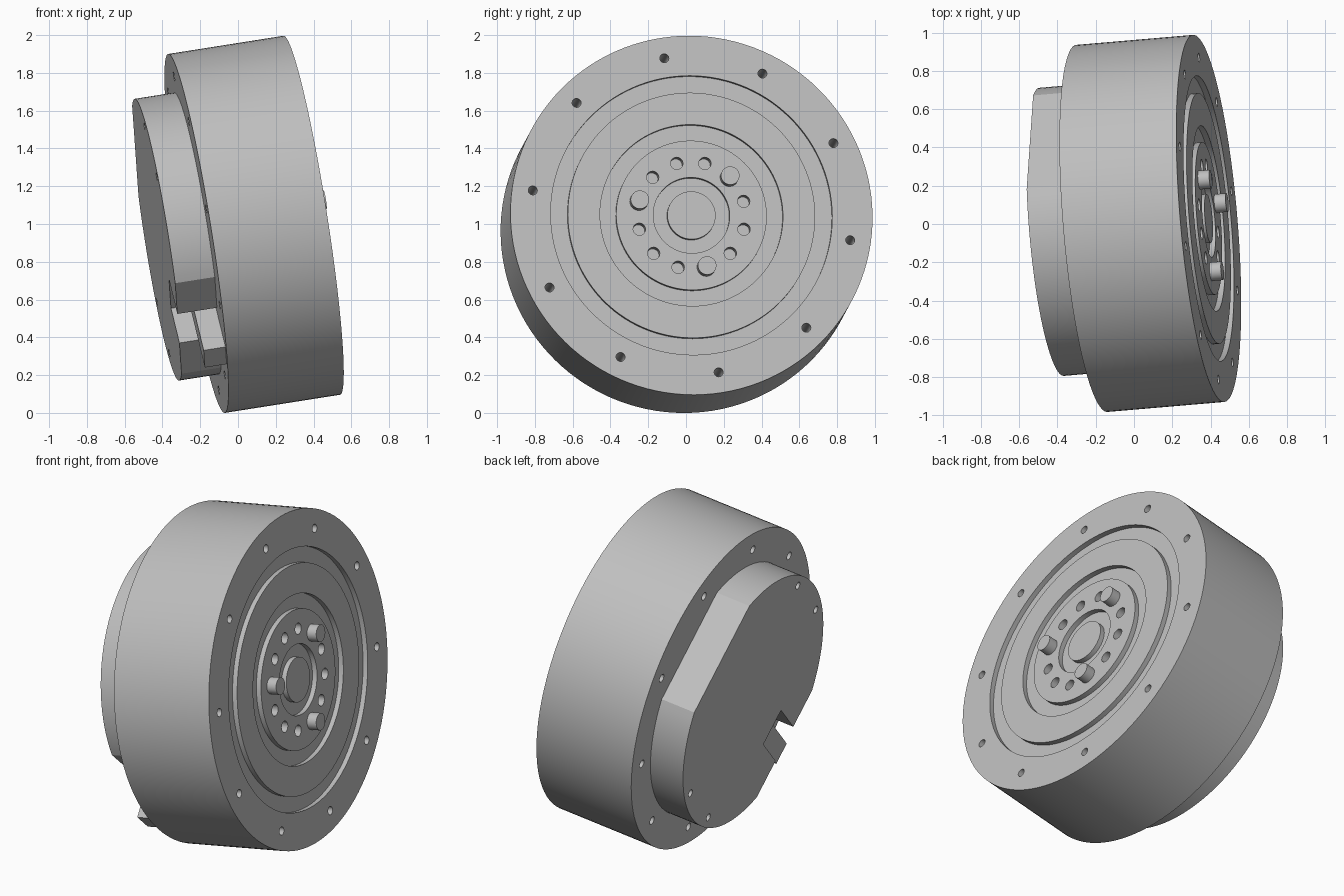
import bpy, bmesh
from math import sin, cos, radians, pi
from mathutils import Matrix, Vector

cube = bpy.data.objects.get("Cube")
if cube:
    bpy.data.objects.remove(cube, do_unlink=True)

# Tilted frame: local z is the wheel axis, origin on the rear face
axis = Vector((0.984, 0.084, 0.155)).normalized()
side = Vector((0, 0, 1)).cross(axis).normalized()
FRAME = Matrix((side, axis.cross(side), axis)).transposed().to_4x4()
FRAME.translation = (-0.22, -0.023, 0.95)

THICK, PLATE, GROOVE = 0.62, 0.213, 0.03

steel = bpy.data.materials.new("grey_metal")
steel.use_nodes = True
steel.diffuse_color = (0.52, 0.52, 0.52, 1)
steel.node_tree.nodes["Principled BSDF"].inputs["Base Color"].default_value = steel.diffuse_color


def finish(bm, name):
    bmesh.ops.recalc_face_normals(bm, faces=bm.faces)
    mesh = bpy.data.meshes.new(name)
    bm.to_mesh(mesh)
    bm.free()
    mesh.materials.append(steel)
    obj = bpy.data.objects.new(name, mesh)
    bpy.context.collection.objects.link(obj)
    obj.matrix_world = FRAME
    return obj


def activate(obj):
    bpy.ops.object.select_all(action="DESELECT")
    obj.select_set(True)
    bpy.context.view_layer.objects.active = obj


def smooth(obj):
    activate(obj)
    bpy.ops.object.shade_smooth_by_angle(angle=radians(25))


def polar(radius, degrees):
    return radius * cos(radians(degrees)), radius * sin(radians(degrees))


def rods(name, angles, ring, radius, z0, z1, segments=20):
    """Small cylinders spread on a ring, parallel to the axis."""
    bm = bmesh.new()
    for a in angles:
        x, y = polar(ring, a)
        bmesh.ops.create_cone(bm, cap_ends=True, segments=segments, radius1=radius,
                              radius2=radius, depth=z1 - z0,
                              matrix=Matrix.Translation((x, y, (z0 + z1) / 2)))
    return finish(bm, name)


def drill(obj, cutter):
    mod = obj.modifiers.new("holes", "BOOLEAN")
    mod.operation, mod.solver, mod.object = "DIFFERENCE", "EXACT", cutter
    activate(obj)
    bpy.ops.object.modifier_apply(modifier=mod.name)
    bpy.data.objects.remove(cutter, do_unlink=True)


def prism(name, outline, z0, z1):
    bm = bmesh.new()
    face = bm.faces.new([bm.verts.new((x, y, z0)) for x, y in outline])
    top = bmesh.ops.extrude_face_region(bm, geom=[face])["geom"]
    bmesh.ops.translate(bm, vec=(0, 0, z1 - z0),
                        verts=[v for v in top if isinstance(v, bmesh.types.BMVert)])
    return finish(bm, name)


# Wheel body: turned profile with three shallow ring grooves on its face
profile = [(0, 0), (0.962, 0), (0.962, THICK)]
for outer, inner in ((0.748, 0.657), (0.486, 0.40), (0.203, 0.128)):
    profile += [(outer, THICK), (outer, THICK - GROOVE),
                (inner, THICK - GROOVE), (inner, THICK)]
profile.append((0, THICK))
bm = bmesh.new()
verts = [bm.verts.new((r, 0, z)) for r, z in profile]
edges = [bm.edges.new(pair) for pair in zip(verts, verts[1:])]
bmesh.ops.spin(bm, geom=verts + edges, cent=(0, 0, 0), axis=(0, 0, 1),
               angle=2 * pi, steps=120, use_merge=True)
bmesh.ops.remove_doubles(bm, verts=bm.verts, dist=1e-4)
body = finish(bm, "wheel_body")

# Through holes near the rim, blind holes and pins on the inner ring
drill(body, rods("rim_holes", [27 + 36 * i for i in range(10)],
                 0.852, 0.024, -0.1, THICK + 0.1))
pin_angles = (45, 165, 285)
drill(body, rods("inner_holes", [a for a in range(15, 375, 30) if a not in pin_angles],
                 0.288, 0.033, THICK - 0.06, THICK + 0.1))
smooth(body)
smooth(rods("drive_pins", pin_angles, 0.288, 0.049, THICK - 0.05, THICK + 0.06, 32))

# Rear plate: disc with two opposite flats, one of them notched
DIAG = 225


def on_flat(d, t):
    c, s = polar(1, DIAG)
    return d * c - t * s, d * s + t * c


flat = 0.755 * cos(radians(27))
outline = [polar(0.755, a) for a in range(72, 199, 3)]
outline += [on_flat(d, t) for d, t in ((flat, -0.11), (0.41, -0.11), (0.41, 0.11), (flat, 0.11))]
outline += [polar(0.755, a) for a in range(252, 379, 3)]
plate = prism("rear_plate", outline, -PLATE, 0)
drill(plate, rods("plate_holes", (119, 151, 299, 331), 0.695, 0.022, -PLATE - 0.1, -0.08))
smooth(plate)

# Connector block sticking out through the notch
prism("connector_block",
      [on_flat(d, t) for d, t in ((0.41, -0.065), (0.925, -0.065), (0.925, 0.065), (0.41, 0.065))],
      -0.117, 0)
